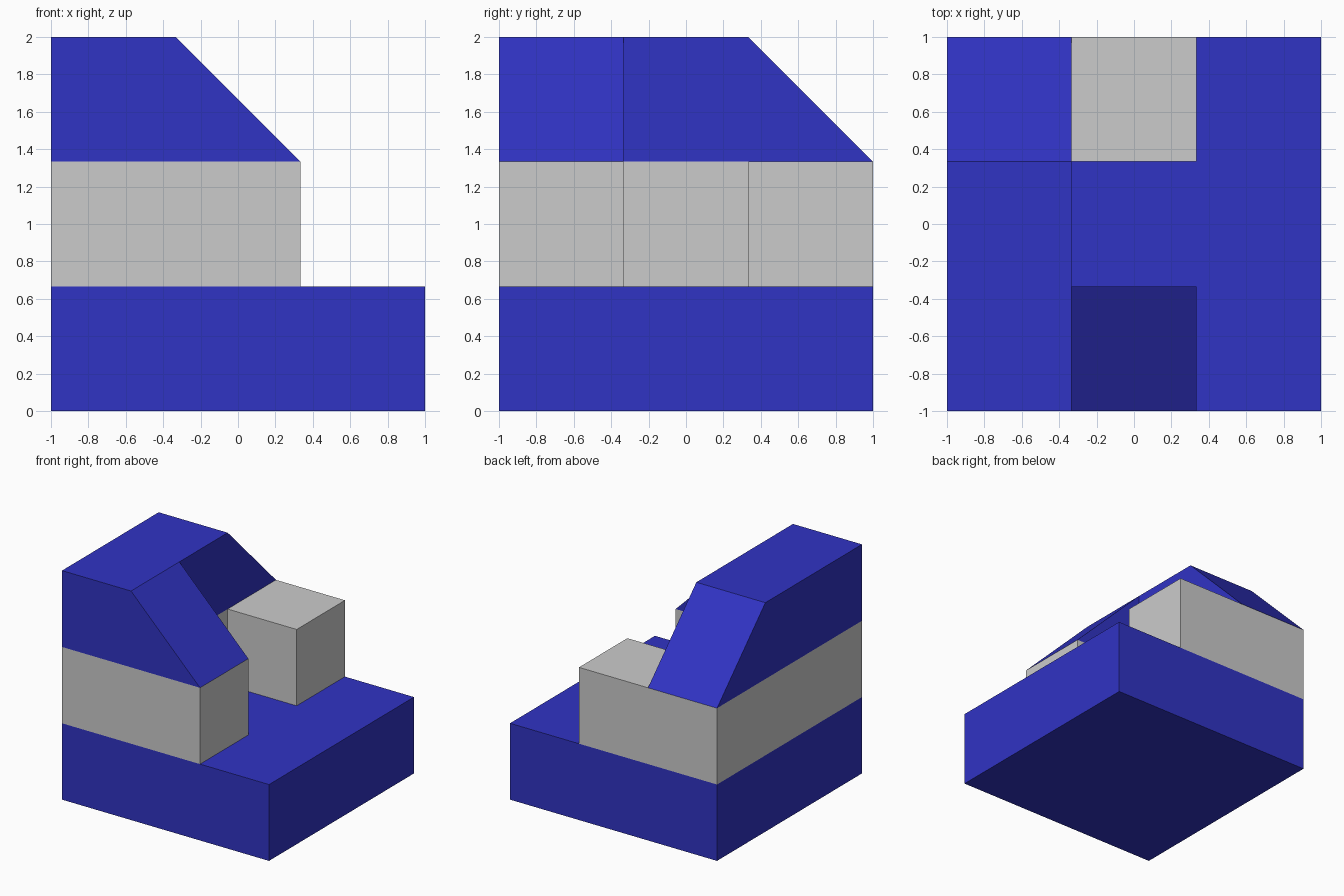
import bpy
import bmesh
from mathutils import Vector

if "Cube" in bpy.data.objects:
    bpy.data.objects.remove(bpy.data.objects["Cube"])

C = 2 / 3   # grid cell
T = 1 / 3   # inner grid line

blue = bpy.data.materials.new("blue")
blue.diffuse_color = (0.03, 0.033, 0.55, 1)
blue.use_nodes = True
blue.node_tree.nodes["Principled BSDF"].inputs["Base Color"].default_value = blue.diffuse_color


def extrude(name, outline, direction, material=None):
    """Flat outline extruded into a closed solid."""
    bm = bmesh.new()
    face = bm.faces.new([bm.verts.new(p) for p in outline])
    new = bmesh.ops.extrude_face_region(bm, geom=[face])["geom"]
    moved = [g for g in new if isinstance(g, bmesh.types.BMVert)]
    bmesh.ops.translate(bm, verts=moved, vec=Vector(direction))
    bmesh.ops.recalc_face_normals(bm, faces=bm.faces)
    mesh = bpy.data.meshes.new(name)
    bm.to_mesh(mesh)
    bm.free()
    obj = bpy.data.objects.new(name, mesh)
    bpy.context.collection.objects.link(obj)
    if material:
        mesh.materials.append(material)
    return obj


# Square base slab
square = [(-1, -1), (1, -1), (1, 1), (-1, 1)]
extrude("base_slab", [(x, y, 0) for x, y in square], (0, 0, C), blue)

# Grey middle layer with a C-shaped footprint
c_shape = [(-1, -1), (T, -1), (T, -T), (-T, -T),
           (-T, T), (T, T), (T, 1), (-1, 1)]
extrude("middle_wall", [(x, y, C) for x, y in c_shape], (0, 0, C))

# Left ridge sloping down at the back
ridge = [(-1, 2 * C), (1, 2 * C), (T, 2), (-1, 2)]
extrude("roof_ridge", [(-1, y, z) for y, z in ridge], (C, 0, 0), blue)

# Front ramp sloping down to the right
ramp = [(-T, 2 * C), (T, 2 * C), (-T, 2)]
extrude("front_ramp", [(x, -1, z) for x, z in ramp], (0, C, 0), blue)
